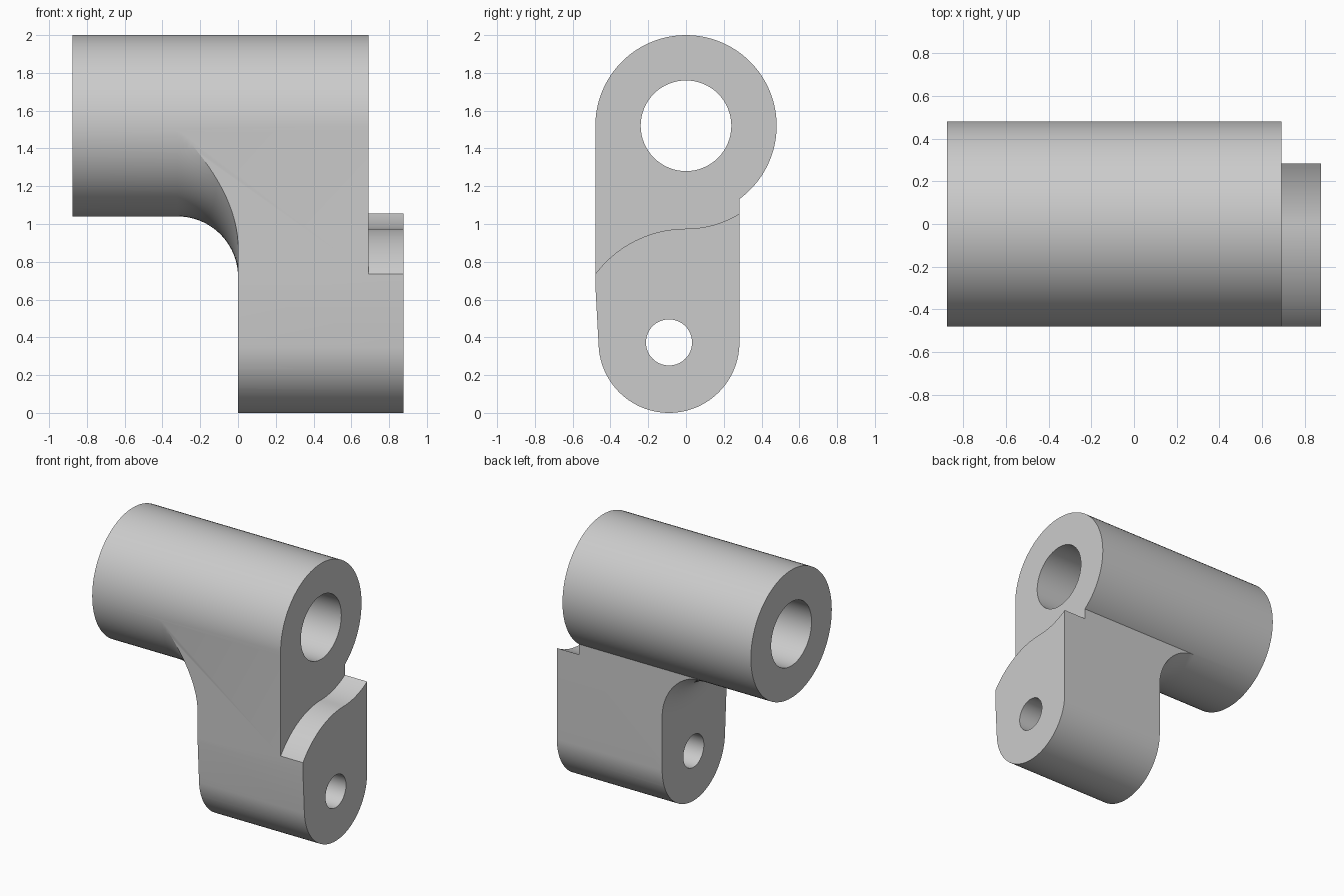
import bpy, bmesh
from math import sin, cos, pi, radians
from mathutils import Matrix

if "Cube" in bpy.data.objects:
    bpy.data.objects.remove(bpy.data.objects["Cube"], do_unlink=True)

HUB_Z, HUB_R, BORE_R = 1.52, 0.48, 0.24
PIN_Y, PIN_Z, END_R = -0.09, 0.373, 0.373
LEFT, RIGHT, STEP = -0.875, 0.875, 0.69
FILLET = 0.32

grey = bpy.data.materials.new("plain grey")
grey.use_nodes = True
colour = (0.6, 0.6, 0.6, 1)
grey.diffuse_color = colour
grey.node_tree.nodes["Principled BSDF"].inputs["Base Color"].default_value = colour


def arc(cy, cz, r, a, b, n):
    """Points on a circle from angle a to b in degrees."""
    angles = [radians(a + (b - a) * i / n) for i in range(n + 1)]
    return [(cy + r * cos(t), cz + r * sin(t)) for t in angles]


def finish(name, bm):
    bmesh.ops.recalc_face_normals(bm, faces=bm.faces)
    mesh = bpy.data.meshes.new(name)
    bm.to_mesh(mesh)
    bm.free()
    mesh.materials.append(grey)
    obj = bpy.data.objects.new(name, mesh)
    bpy.context.collection.objects.link(obj)
    return obj


def prism(name, outline, x0, x1):
    """Extrude a (y, z) outline along x."""
    bm = bmesh.new()
    face = bm.faces.new([bm.verts.new((x0, y, z)) for y, z in outline])
    ext = bmesh.ops.extrude_face_region(bm, geom=[face])["geom"]
    moved = [v for v in ext if isinstance(v, bmesh.types.BMVert)]
    bmesh.ops.translate(bm, verts=moved, vec=(x1 - x0, 0, 0))
    return finish(name, bm)


def ring(name, outline, steps=96):
    """Revolve a closed (x, radius) outline about the hub axis."""
    bm = bmesh.new()
    rows = []
    for i in range(steps):
        t = 2 * pi * i / steps
        rows.append([bm.verts.new((x, r * cos(t), HUB_Z + r * sin(t))) for x, r in outline])
    for i in range(steps):
        a, b = rows[i], rows[(i + 1) % steps]
        for j in range(len(outline)):
            k = (j + 1) % len(outline)
            bm.faces.new((a[j], a[k], b[k], b[j]))
    return finish(name, bm)


def combine(target, tool, operation):
    mod = target.modifiers.new(operation.lower(), "BOOLEAN")
    mod.object, mod.operation, mod.solver = tool, operation, "EXACT"
    bpy.context.view_layer.objects.active = target
    bpy.ops.object.modifier_apply(modifier=mod.name)
    bpy.data.objects.remove(tool, do_unlink=True)


# Arm: rounded foot, flat sides, top buried in the hub
foot = arc(PIN_Y, PIN_Z, END_R, -176, 0, 48)
arm_outline = foot + [(0.283, 1.3), (0.2, 1.5), (-0.4, 1.52), (-0.479, 1.5), (-0.479, 0.66)]
bracket = prism("bracket", arm_outline, -0.6, RIGHT)

# Concave blend between the hub and the arm
blend = arc(-FILLET, HUB_R + FILLET, FILLET, -90, 0, 20)
blend += [(0, 2), (-0.8, 2), (-0.8, HUB_R - 0.01), (-FILLET - 0.02, HUB_R - 0.01)]
combine(bracket, ring("blend_cutter", blend), "DIFFERENCE")

# Stepped end: S-shaped shelf clearing the hub
shelf = arc(0, 0.375, 0.6, 155, 90, 24)[:-1] + arc(0, HUB_Z, 0.545, -90, -45, 20)
shelf += [(0.6, 2.2), (-0.6, 2.2)]
combine(bracket, prism("shelf_cutter", shelf, STEP, 1.1), "DIFFERENCE")

# Hub and through holes
hub = prism("hub", arc(0, HUB_Z, HUB_R, 0, 360, 96)[:-1], LEFT, STEP)
combine(bracket, hub, "UNION")
for y, z, r in ((0, HUB_Z, BORE_R), (PIN_Y, PIN_Z, 0.122)):
    hole = prism("hole_cutter", arc(y, z, r, 0, 360, 64)[:-1], -1.2, 1.2)
    combine(bracket, hole, "DIFFERENCE")

# Smooth curved faces, sharp machined edges
bpy.ops.object.select_all(action="DESELECT")
bracket.select_set(True)
bpy.context.view_layer.objects.active = bracket
bpy.ops.object.shade_smooth_by_angle(angle=radians(25))
